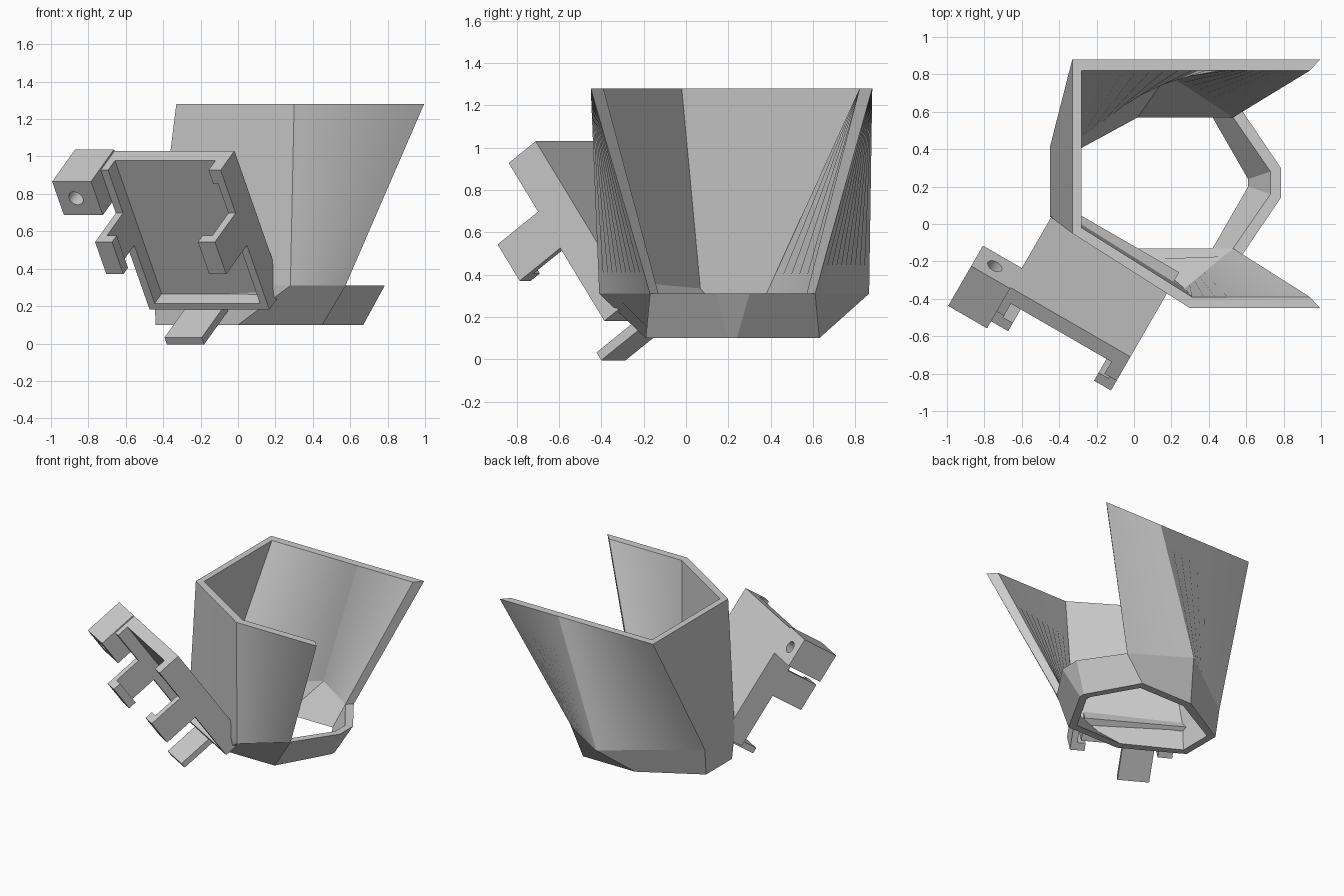
import bpy, bmesh, math
from mathutils import Vector, Matrix

if "Cube" in bpy.data.objects:
    bpy.data.objects.remove(bpy.data.objects["Cube"])


def finish(name, bm):
    bmesh.ops.recalc_face_normals(bm, faces=bm.faces)
    me = bpy.data.meshes.new(name)
    bm.to_mesh(me)
    bm.free()
    ob = bpy.data.objects.new(name, me)
    bpy.context.collection.objects.link(ob)
    return ob


def divide(pts, cuts, closed):
    """Split every segment of an outline into equal steps."""
    res = []
    n = len(pts)
    for i in range(n if closed else n - 1):
        a, b = Vector(pts[i]), Vector(pts[(i + 1) % n])
        res += [a.lerp(b, k / cuts) for k in range(cuts)]
    return res if closed else res + [Vector(pts[-1])]


def shell(name, z0, out0, in0, z1, out1, in1, closed, cuts=1):
    """Thick wall lofted between two matching outlines."""
    bm = bmesh.new()
    rings = [[bm.verts.new((p.x, p.y, z)) for p in divide(pts, cuts, closed)]
             for pts, z in ((out0, z0), (out1, z1), (in1, z1), (in0, z0))]
    n = len(rings[0])
    for i in range(n if closed else n - 1):
        j = (i + 1) % n
        for k in range(4):
            a, b = rings[k], rings[(k + 1) % 4]
            bm.faces.new([a[i], a[j], b[j], b[i]])
    if not closed:
        for e in (0, n - 1):
            bm.faces.new([r[e] for r in rings])
    return finish(name, bm)


def mirrored(half, mid=0.22):
    """Complete a half outline by mirroring it across y = mid."""
    return half + [(x, 2 * mid - y) for x, y in reversed(half)]


# Tapered eight-sided collar at the bottom
low_out = mirrored([(0.67, 0.24), (0.45, 0.63), (0.0, 0.63), (-0.44, 0.38)])
low_in = mirrored([(0.61, 0.24), (0.42, 0.57), (0.02, 0.57), (-0.385, 0.35)])
mid_out = [(0.575, 0.61), (0.17, 0.865), (-0.45, 0.41),
           (-0.45, 0.04), (0.28, -0.41), (0.575, -0.17)]
mid_in = [(0.53, 0.57), (0.18, 0.80), (-0.395, 0.38),
          (-0.395, 0.07), (0.27, -0.345), (0.53, -0.13)]
shell("collar", 0.10, low_out, low_in,
      0.31, [(0.785, 0.30)] + mid_out + [(0.785, 0.14)],
      [(0.73, 0.28)] + mid_in + [(0.73, 0.16)], True)

# Flared, slightly twisted hopper wall, open on the right
top_out = [(0.995, 0.88), (0.49, 0.88), (-0.33, 0.88),
           (-0.33, -0.05), (0.30, -0.45), (0.995, -0.45)]
top_in = [(0.94, 0.82), (0.46, 0.82), (-0.28, 0.82),
          (-0.28, -0.02), (0.31, -0.39), (0.94, -0.39)]
hopper = shell("hopper_wall", 0.31, mid_out, mid_in, 1.28, top_out, top_in, False, cuts=10)
bpy.context.view_layer.objects.active = hopper
hopper.select_set(True)
bpy.ops.object.shade_smooth_by_angle(angle=math.radians(12))
hopper.select_set(False)

# Holder axes: u across, s down the slope, w outward from the back face
turn, tilt = math.radians(30), math.radians(35)
across = Vector((math.cos(turn), -math.sin(turn), 0))
out = Vector((-math.sin(turn), -math.cos(turn), 0))
up = Vector((0, 0, 1))
down = -(out * math.sin(tilt) + up * math.cos(tilt))
normal = out * math.cos(tilt) - up * math.sin(tilt)
origin = Vector((-0.66, -0.34, 1.03))
WIDTH, LENGTH = 0.74, 0.91


def place(u, s, w):
    return origin + across * u + down * s + normal * w


def boxes(name, specs):
    """One object from boxes given as (u0, u1, s0, s1, w0, w1)."""
    bm = bmesh.new()
    for u0, u1, s0, s1, w0, w1 in specs:
        for v in bmesh.ops.create_cube(bm, size=1)["verts"]:
            c = v.co + Vector((0.5, 0.5, 0.5))
            v.co = place(u0 + (u1 - u0) * c.x, s0 + (s1 - s0) * c.y, w0 + (w1 - w0) * c.z)
    return finish(name, bm)


def both_sides(u0, u1, *rest):
    return [(u0, u1, *rest), (WIDTH - u1, WIDTH - u0, *rest)]


# Tray floor and rim, open at the top end, with one small lip
boxes("tray_floor", [(0, WIDTH, 0, LENGTH, 0, 0.09)])
boxes("tray_rim", both_sides(0, 0.045, 0, LENGTH, 0.09, 0.18)
      + [(0.665, WIDTH - 0.045, 0, 0.09, 0.09, 0.18),
         (0.045, WIDTH - 0.045, 0.87, LENGTH, 0.09, 0.18)])
# Side clips with inward hooks
boxes("side_clips", both_sides(0, 0.045, 0.28, 0.49, 0.18, 0.45)
      + both_sides(0.045, 0.105, 0.28, 0.49, 0.39, 0.45))
# Tab at the lower end
boxes("bottom_tab", [(0.215, 0.445, 0.91, 0.955, 0.09, 0.44)])

# Corner mounting block with a through hole
block = boxes("mounting_block", [(-0.24, 0.0, -0.01, 0.21, 0, 0.30)])
bm = bmesh.new()
spin = up.rotation_difference(normal).to_matrix().to_4x4()
bmesh.ops.create_cone(bm, cap_ends=True, segments=24, radius1=0.042, radius2=0.042, depth=0.6,
                      matrix=Matrix.Translation(place(-0.13, 0.10, 0.15)) @ spin)
cutter = finish("hole_cutter", bm)
cutter.hide_render = True
cutter.hide_set(True)
mod = block.modifiers.new("hole", 'BOOLEAN')
mod.operation = 'DIFFERENCE'
mod.solver = 'EXACT'
mod.object = cutter
